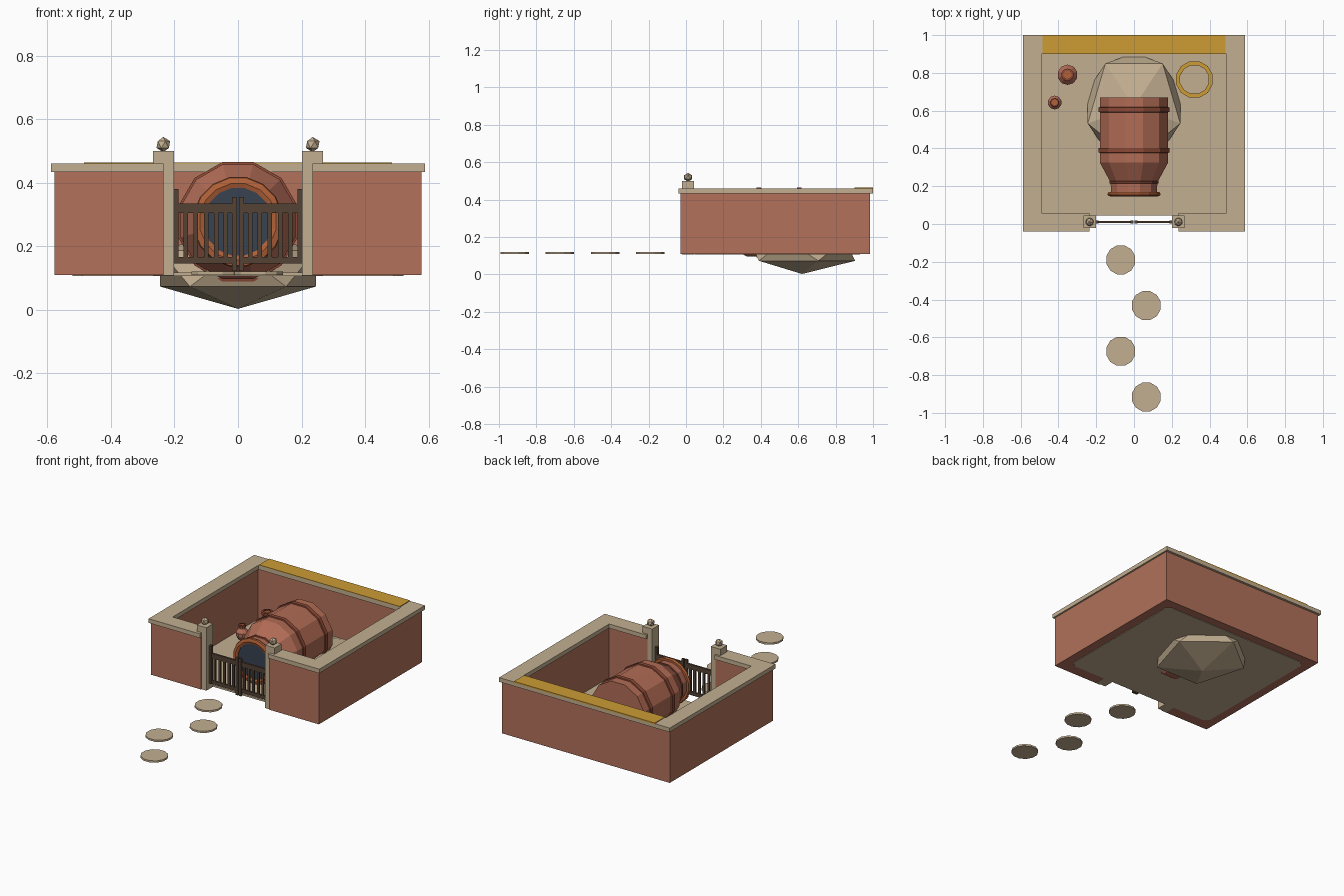
import bpy, bmesh, math
from mathutils import Matrix

if "Cube" in bpy.data.objects:
    bpy.data.objects.remove(bpy.data.objects["Cube"])


def material(name, r, g, b):
    lin = [(c / 255 / 12.92) if c < 11 else ((c / 255 + 0.055) / 1.055) ** 2.4 for c in (r, g, b)]
    m = bpy.data.materials.new(name)
    m.diffuse_color = (*lin, 1)
    m.use_nodes = True
    m.node_tree.nodes["Principled BSDF"].inputs["Base Color"].default_value = m.diffuse_color
    return m


BRICK = material("brick", 178, 113, 90)
STONE = material("sandstone", 195, 175, 145)
GOLD = material("gold", 205, 156, 53)
CLAY = material("clay", 178, 108, 86)
BAND = material("dark_clay", 140, 73, 53)
RIM = material("orange_clay", 178, 97, 56)
SLATE = material("dark_slate", 56, 66, 80)
WOOD = material("dark_wood", 84, 66, 52)


def finish(name, bm, mat):
    bmesh.ops.recalc_face_normals(bm, faces=bm.faces)
    me = bpy.data.meshes.new(name)
    bm.to_mesh(me)
    bm.free()
    me.materials.append(mat)
    ob = bpy.data.objects.new(name, me)
    bpy.context.collection.objects.link(ob)
    return ob


def boxes(name, mat, spans):
    """One object made of boxes, each given as x0, x1, y0, y1, z0, z1."""
    bm = bmesh.new()
    for x0, x1, y0, y1, z0, z1 in spans:
        m = Matrix.Translation(((x0 + x1) / 2, (y0 + y1) / 2, (z0 + z1) / 2))
        m = m @ Matrix.Diagonal((x1 - x0, y1 - y0, z1 - z0, 1))
        bmesh.ops.create_cube(bm, size=1, matrix=m)
    return finish(name, bm, mat)


def prism(name, mat, outline, z0, z1):
    bm = bmesh.new()
    face = bm.faces.new([bm.verts.new((x, y, z0)) for x, y in outline])
    ext = bmesh.ops.extrude_face_region(bm, geom=[face])["geom"]
    top = [v for v in ext if isinstance(v, bmesh.types.BMVert)]
    bmesh.ops.translate(bm, verts=top, vec=(0, 0, z1 - z0))
    return finish(name, bm, mat)


def lathe(name, mat, profile, sides, place, closed=False):
    """Spin (radius, height) points about z, then place the result."""
    bm = bmesh.new()
    rings = []
    for r, h in profile:
        rings.append([bm.verts.new((r * math.cos(a), r * math.sin(a), h))
                      for a in [(i + 0.5) * math.tau / sides for i in range(sides)]])
    pairs = list(zip(rings, rings[1:]))
    if closed:
        pairs.append((rings[-1], rings[0]))
    for a, b in pairs:
        for i in range(sides):
            j = (i + 1) % sides
            bm.faces.new((a[i], a[j], b[j], b[i]))
    if not closed:
        bm.faces.new(rings[0])
        bm.faces.new(rings[-1])
    bm.transform(place)
    return finish(name, bm, mat)


def mirrored(span):
    x0, x1, *rest = span
    return [span, (-x1, -x0, *rest)]


# Courtyard walls, with the front left open for the gate
boxes("walls", BRICK,
      mirrored((0.50, 0.578, -0.03, 0.985, 0.11, 0.436))
      + mirrored((0.235, 0.50, -0.03, 0.045, 0.11, 0.436))
      + [(-0.50, 0.50, 0.91, 0.985, 0.11, 0.436)])

# Wall coping as one U-shaped slab
half = [(0.235, -0.04), (0.588, -0.04), (0.588, 1.0)]
inner = [(0.49, 0.90), (0.49, 0.057), (0.235, 0.057)]
left = [(-x, y) for x, y in reversed(half)]
left_inner = [(-x, y) for x, y in reversed(inner)]
prism("wall_coping", STONE, half + left + left_inner + inner, 0.434, 0.46)
boxes("gold_strip", GOLD, [(-0.485, 0.485, 0.90, 1.0, 0.455, 0.464)])

# Courtyard floor with clipped corners
c = 0.03
prism("floor", STONE,
      [(-0.52 + c, 0.045), (0.52 - c, 0.045), (0.52, 0.045 + c), (0.52, 0.93 - c),
       (0.52 - c, 0.93), (-0.52 + c, 0.93), (-0.52, 0.93 - c), (-0.52, 0.045 + c)],
      0.107, 0.118)

# Boulder under and behind the barrel: a stretched twenty-sided solid
bm = bmesh.new()
bmesh.ops.create_icosphere(bm, subdivisions=1, radius=1)
bm.transform(Matrix.Translation((0, 0.62, 0.13)) @ Matrix.Diagonal((0.288, 0.318, 0.127, 1))
             @ Matrix.Rotation(-math.pi / 2, 4, 'Z'))
finish("boulder", bm, STONE)

# Barrel lying along y, mouth to the front
along_y = Matrix.Translation((0, 0, 0.277)) @ Matrix.Rotation(-math.pi / 2, 4, 'X')
lathe("barrel", CLAY, [(0.126, 0.16), (0.128, 0.22), (0.187, 0.325), (0.187, 0.67)], 12, along_y)
for i, y in enumerate((0.39, 0.605)):
    lathe(f"barrel_band_{i}", BAND,
          [(0.18, y - 0.015), (0.194, y - 0.012), (0.194, y + 0.012), (0.18, y + 0.015)], 12, along_y)
lathe("neck_band", BAND, [(0.12, 0.213), (0.135, 0.216), (0.135, 0.226), (0.12, 0.229)], 12, along_y)
lathe("barrel_lip", RIM,
      [(0.108, 0.15), (0.122, 0.145), (0.14, 0.15), (0.143, 0.158), (0.138, 0.17), (0.108, 0.17)],
      16, along_y, closed=True)
lathe("barrel_mouth", SLATE, [(0.112, 0.154), (0.112, 0.162)], 16, along_y)

# Gate posts with faceted finials
for side, s in (("left", -1), ("right", 1)):
    x = s * 0.235
    boxes(f"{side}_gate_post", STONE, [(x - 0.033, x + 0.033, -0.022, 0.044, 0.108, 0.50)])
    bm = bmesh.new()
    bmesh.ops.create_icosphere(bm, subdivisions=1, radius=0.024,
                               matrix=Matrix.Translation((x, 0.011, 0.52)))
    finish(f"{side}_finial", bm, STONE)

# Gate leaves: stiles, two rails and bars
leaf = [(0.187, 0.202, 0.003, 0.019, 0.145, 0.38),
        (0.003, 0.019, 0.003, 0.019, 0.122, 0.355),
        (0.003, 0.20, 0.005, 0.017, 0.305, 0.335),
        (0.003, 0.20, 0.005, 0.017, 0.145, 0.166)]
leaf += [(x - 0.007, x + 0.007, 0.006, 0.016, 0.15, 0.32)
         for x in (0.038, 0.068, 0.10, 0.133, 0.165)]
boxes("gate", WOOD, [m for span in leaf for m in mirrored(span)])

# Two small jars with collars and open mouths
for name, x, y, s in (("large_jar", -0.352, 0.79, 1.0), ("small_jar", -0.42, 0.643, 0.68)):
    place = Matrix.Translation((x, y, 0.116)) @ Matrix.Scale(s, 4)
    lathe(name, CLAY, [(0.03, 0), (0.054, 0.04), (0.054, 0.07), (0.026, 0.105), (0.026, 0.12)], 10, place)
    lathe(name + "_rim", BAND, [(0.022, 0.115), (0.033, 0.118), (0.033, 0.136), (0.022, 0.138)],
          10, place, closed=True)
    lathe(name + "_mouth", RIM, [(0.023, 0.118), (0.023, 0.13)], 10, place)

# Gold ring lying on the floor
lathe("gold_ring", GOLD, [(0.078, 0.112), (0.078, 0.135), (0.10, 0.135), (0.10, 0.112)],
      12, Matrix.Translation((0.32, 0.765, 0)), closed=True)

# Stepping stones zigzagging up to the gate
for i in range(4):
    place = Matrix.Translation((0.065 if i % 2 else -0.07, -0.19 - 0.242 * i, 0))
    lathe(f"stepping_stone_{i}", STONE, [(0.079, 0.109), (0.079, 0.12)], 12, place)
